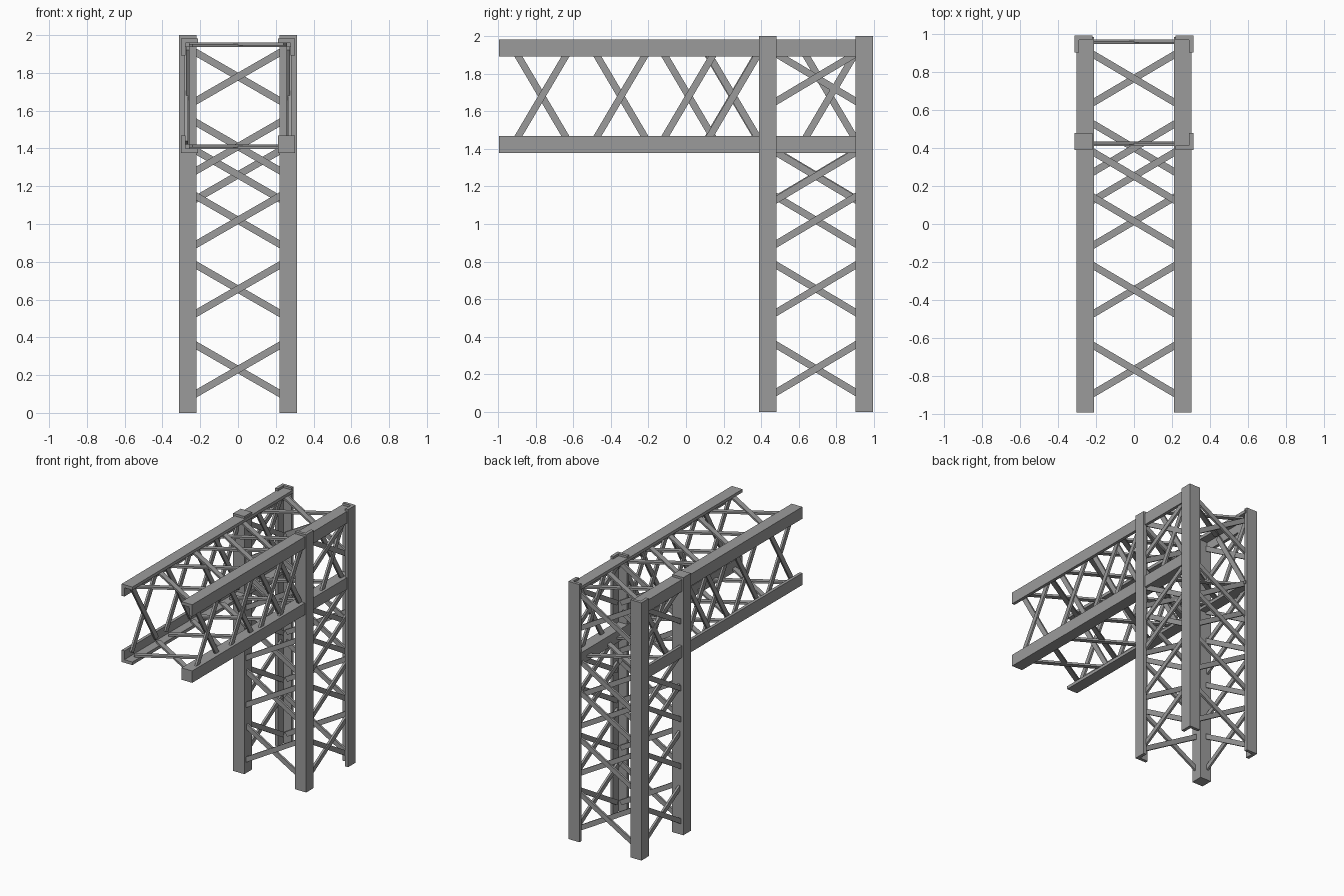
import bpy
import bmesh
from mathutils import Matrix, Vector

if "Cube" in bpy.data.objects:
    bpy.data.objects.remove(bpy.data.objects["Cube"], do_unlink=True)

steel = bpy.data.materials.new("grey steel")
steel.use_nodes = True
steel.diffuse_color = (0.33, 0.33, 0.33, 1)
steel.node_tree.nodes["Principled BSDF"].inputs["Base Color"].default_value = (0.33, 0.33, 0.33, 1)

OUTER, INNER, PLATE = 0.303, 0.211, 0.024
LENGTH = 2.0
BRACE_REACH, BRACE_RISE = 0.25, 0.149
BRACE_WIDTH, BRACE_THICK = 0.037, 0.016
BRACE_PLANE = 0.27
STATIONS = [0.23, 0.655, 1.02, 1.78]


def make_object(name, bm, matrix):
    bmesh.ops.recalc_face_normals(bm, faces=bm.faces)
    mesh = bpy.data.meshes.new(name)
    bm.to_mesh(mesh)
    bm.free()
    mesh.materials.append(steel)
    obj = bpy.data.objects.new(name, mesh)
    obj.matrix_world = matrix
    bpy.context.collection.objects.link(obj)


def add_prism(bm, profile, height):
    face = bm.faces.new([bm.verts.new((x, y, 0)) for x, y in profile])
    extruded = bmesh.ops.extrude_face_region(bm, geom=[face])["geom"]
    verts = [g for g in extruded if isinstance(g, bmesh.types.BMVert)]
    bmesh.ops.translate(bm, verts=verts, vec=(0, 0, height))


def leg(name, sx, sy, solid, matrix):
    """Square post, or an angle iron whose corner points outward."""
    o, i, p = OUTER, INNER, OUTER - PLATE
    if solid:
        profile = [(i, i), (o, i), (o, o), (i, o)]
    else:
        profile = [(o, o), (i, o), (i, p), (p, p), (p, i), (o, i)]
    bm = bmesh.new()
    add_prism(bm, [(sx * x, sy * y) for x, y in profile], LENGTH)
    make_object(name, bm, matrix)


def bracing(name, axis, sign, odd_station, matrix):
    """Crossed flat bars along one side of the truss."""
    bm = bmesh.new()
    across = Vector((1, 0, 0)) if axis == "y" else Vector((0, 1, 0))
    normal = Vector((0, sign, 0)) if axis == "y" else Vector((sign, 0, 0))
    for station in STATIONS + [odd_station]:
        for slope in (1, -1):
            along = across * BRACE_REACH + Vector((0, 0, slope * BRACE_RISE))
            length = 2 * along.length
            along.normalize()
            side = normal.cross(along)
            center = normal * (BRACE_PLANE + slope * 0.004) + Vector((0, 0, station))
            frame = Matrix((along * length, side * BRACE_WIDTH, normal * BRACE_THICK)).transposed().to_4x4()
            bmesh.ops.create_cube(bm, size=1, matrix=Matrix.Translation(center) @ frame)
    make_object(name, bm, matrix)


def truss(name, matrix):
    for sx, x_name in ((-1, "a"), (1, "b")):
        for sy, y_name in ((-1, "near"), (1, "far")):
            leg(f"{name}_leg_{x_name}_{y_name}", sx, sy, sx < 0 and sy < 0, matrix)
    bracing(f"{name}_near_bracing", "y", -1, 1.41, matrix)
    bracing(f"{name}_far_bracing", "y", 1, 1.26, matrix)
    bracing(f"{name}_side_bracing_a", "x", -1, 1.26, matrix)
    bracing(f"{name}_side_bracing_b", "x", 1, 1.255, matrix)


# Upright tower, slightly wider than the boom that passes through it
truss("tower", Matrix.Translation((0, 0.692, 0)) @ Matrix.Diagonal((1.035, 1, 1, 1)))

# Horizontal boom: the same truss laid along y
lay_down = Matrix(((-1, 0, 0, 0), (0, 0, 1, 0), (0, 1, 0, 0), (0, 0, 0, 1)))
truss("boom", Matrix.Translation((0, -0.995, 1.68)) @ lay_down @ Matrix.Diagonal((1, 1, 0.99, 1)))
